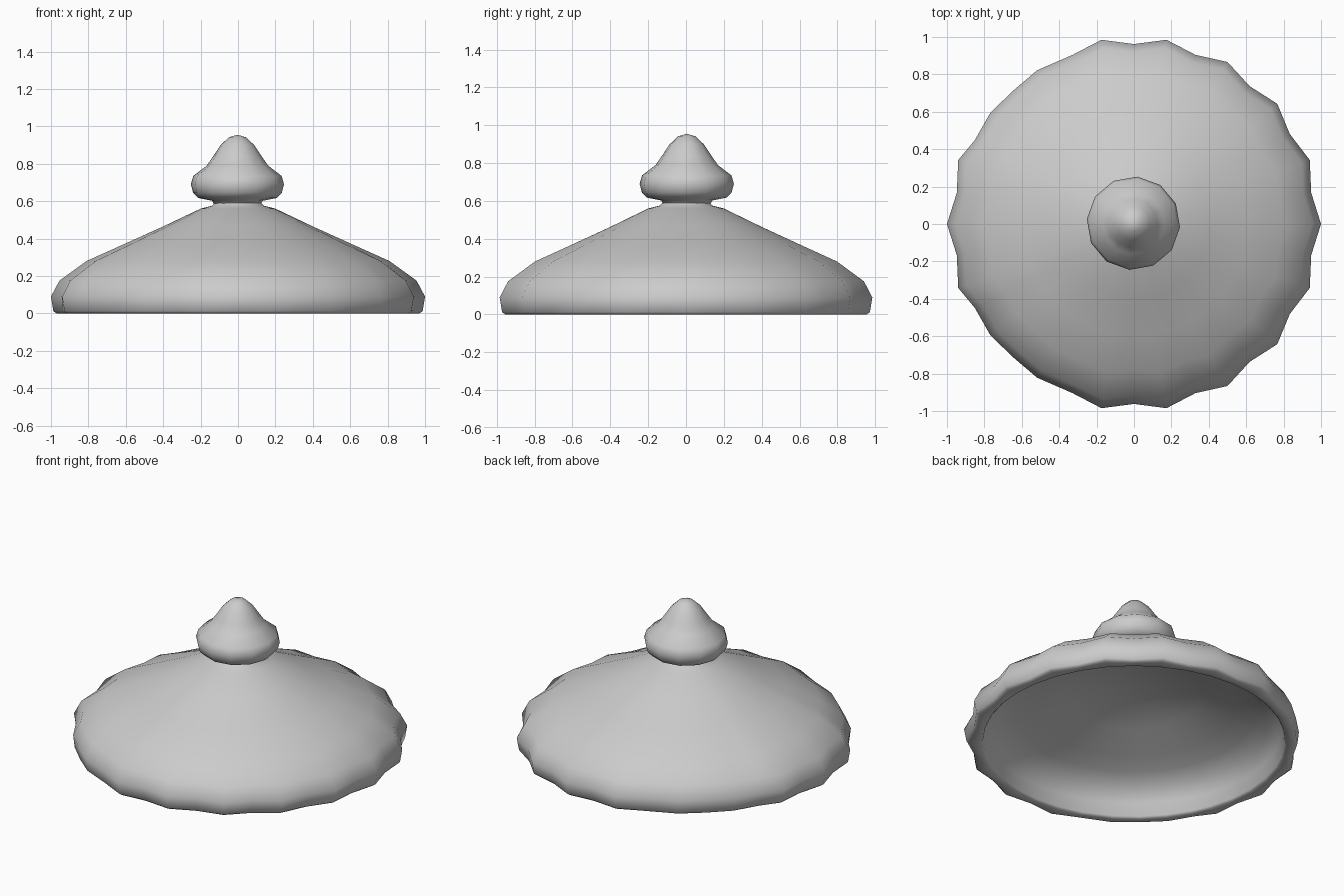
import bpy
import bmesh
from math import cos, sin, pi, radians, degrees

if "Cube" in bpy.data.objects:
    bpy.data.objects.remove(bpy.data.objects["Cube"], do_unlink=True)

grey = bpy.data.materials.new("plain grey")
grey.use_nodes = True
colour = (0.6, 0.6, 0.6, 1)
grey.diffuse_color = colour
grey.node_tree.nodes["Principled BSDF"].inputs["Base Color"].default_value = colour


def lathe(name, profile, sides, turn=0.0, ripple=None, centre=(0, 0)):
    """Revolve (radius, z, flute depth) rows; a zero radius makes a pole."""
    bm = bmesh.new()
    rings = []
    for radius, z, depth in profile:
        if radius == 0:
            rings.append([bm.verts.new((centre[0], centre[1], z))])
            continue
        ring = []
        for i in range(sides):
            a = turn + 2 * pi * i / sides
            scale, lean = ripple(i, a, depth) if ripple else (1, 0)
            r, a = radius * scale, a + lean
            ring.append(bm.verts.new((centre[0] + r * cos(a), centre[1] + r * sin(a), z)))
        rings.append(ring)
    for low, high in zip(rings, rings[1:]):
        for i in range(sides):
            j = (i + 1) % sides
            if len(low) == 1:
                bm.faces.new((low[0], high[j], high[i]))
            elif len(high) == 1:
                bm.faces.new((low[i], low[j], high[0]))
            else:
                bm.faces.new((low[i], low[j], high[j], high[i]))
    bmesh.ops.recalc_face_normals(bm, faces=bm.faces)
    for face in bm.faces:
        face.smooth = True
    mesh = bpy.data.meshes.new(name)
    bm.to_mesh(mesh)
    bm.free()
    mesh.materials.append(grey)
    obj = bpy.data.objects.new(name, mesh)
    bpy.context.collection.objects.link(obj)
    return obj


def flutes(i, a, depth):
    """Ridges on even columns, valleys on odd ones; the right side is slightly squashed."""
    signed = (degrees(a) + 180) % 360 - 180
    squashed = 115 < abs(signed) < 155
    scale = 1 - (depth if i % 2 else 0) - (0.75 * depth if squashed and i % 2 == 0 else 0)
    lean = radians(2.2) * (1 if signed > 0 else -1) if squashed else 0
    return scale, lean


# Lid: hollow shell, from the domed inner ceiling over the rim to the neck
lid_profile = [
    (0, 0.39, 0), (0.2, 0.375, 0), (0.4, 0.325, 0), (0.6, 0.25, 0), (0.72, 0.215, 0),
    (0.81, 0.165, 0), (0.87, 0.09, 0), (0.89, 0.01, 0),
    (0.90, 0, 0), (0.97, 0, 0.03), (0.987, 0.012, 0.033),
    (1.0, 0.09, 0.038), (0.955, 0.175, 0.038), (0.81, 0.28, 0.033),
    (0.61, 0.37, 0.022), (0.40, 0.465, 0.012), (0.20, 0.56, 0),
    (0.14, 0.575, 0), (0.125, 0.59, 0),
]
lid = lathe("lid", lid_profile, 36, ripple=flutes)

# Knob: twelve-sided pointed finial
knob_profile = [
    (0.125, 0.58, 0), (0.135, 0.602, 0), (0.21, 0.617, 0), (0.238, 0.645, 0),
    (0.25, 0.69, 0), (0.237, 0.735, 0), (0.165, 0.79, 0), (0.13, 0.84, 0),
    (0.09, 0.9, 0), (0.045, 0.942, 0), (0, 0.955, 0),
]
knob = lathe("knob", knob_profile, 12, turn=radians(-5), centre=(-0.003, 0.004))
